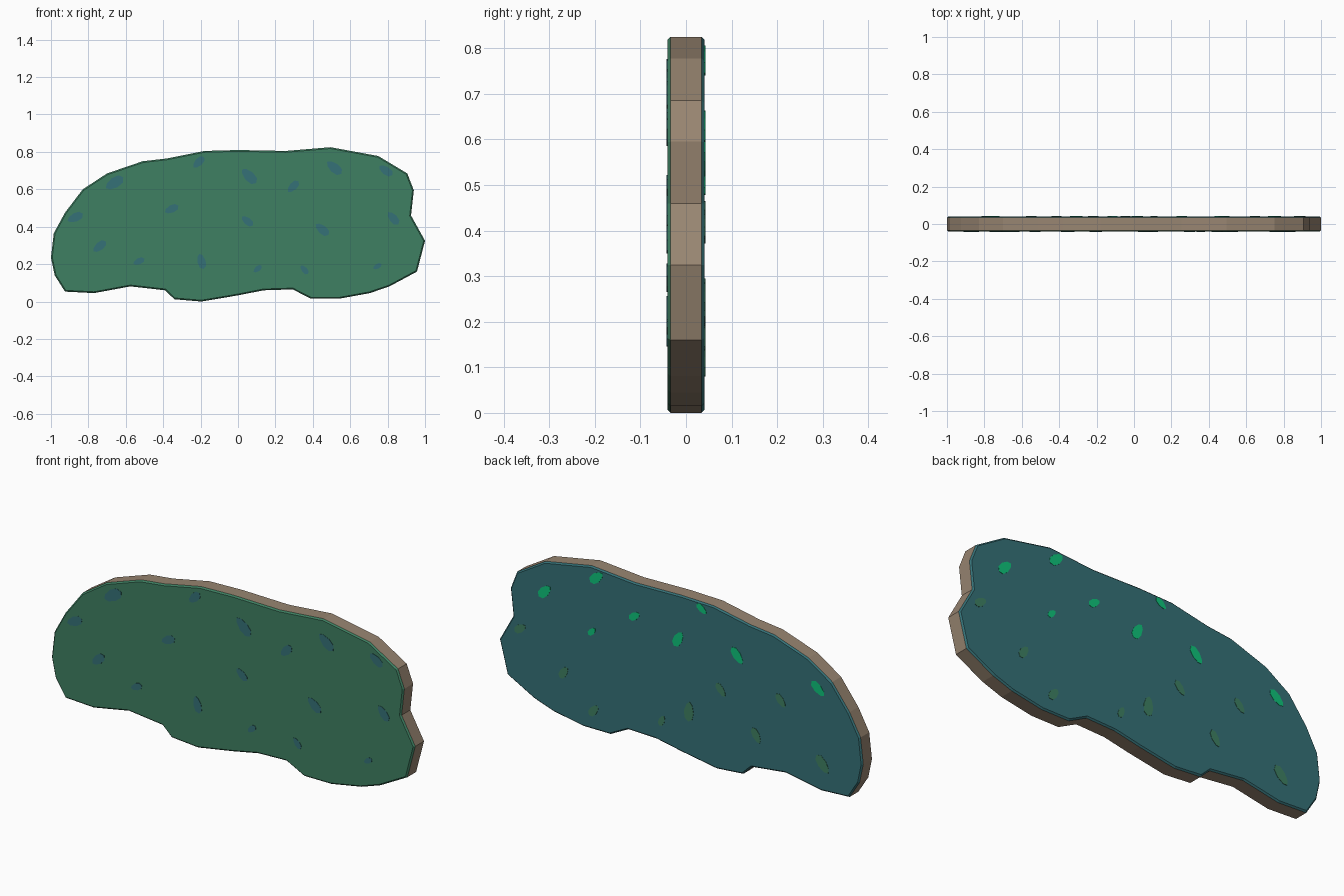
import bpy, bmesh, math

if "Cube" in bpy.data.objects:
    bpy.data.objects.remove(bpy.data.objects["Cube"])


def material(name, rgb):
    """Flat colour given as sRGB 0-255, stored linear."""
    lin = [((c / 255 + 0.055) / 1.055) ** 2.4 if c > 10 else c / 255 / 12.92 for c in rgb]
    m = bpy.data.materials.new(name)
    m.diffuse_color = (*lin, 1)
    m.use_nodes = True
    m.node_tree.nodes["Principled BSDF"].inputs["Base Color"].default_value = m.diffuse_color
    return m


BROWN = material("bark brown", (152, 133, 113))
GREEN = material("leaf green", (62, 128, 98))
TEAL = material("deep teal", (53, 113, 119))
EMERALD = material("bright emerald", (14, 195, 122))
HALF = 0.041  # half thickness of the slab


def add_object(name, bm, mats):
    me = bpy.data.meshes.new(name)
    bm.to_mesh(me)
    bm.free()
    for m in mats:
        me.materials.append(m)
    ob = bpy.data.objects.new(name, me)
    bpy.context.collection.objects.link(ob)
    return ob


# Slab: outline in x, z, extruded through y with a narrow chamfer
outline = [(-1, .24), (-.985, .37), (-.925, .48), (-.83, .605), (-.70, .69),
           (-.51, .755), (-.38, .77), (-.18, .81), (0, .815), (.255, .81),
           (.495, .83), (.75, .783), (.905, .69), (.94, .60), (.925, .465),
           (1, .33), (.957, .165), (.81, .086), (.705, .05), (.54, .02),
           (.39, .02), (.292, .07), (.137, .065), (0, .038), (-.195, .005),
           (-.34, .017), (-.39, .065), (-.575, .086), (-.77, .05),
           (-.925, .058), (-.98, .145)]
low = min(z for x, z in outline)
bm = bmesh.new()
front = bm.faces.new([bm.verts.new((x, -HALF, z - low)) for x, z in outline])
geo = bmesh.ops.extrude_face_region(bm, geom=[front], use_keep_orig=True)["geom"]
for v in geo:
    if isinstance(v, bmesh.types.BMVert):
        v.co.y = HALF
bmesh.ops.recalc_face_normals(bm, faces=bm.faces)
rims = [e for e in bm.edges if abs(e.verts[0].co.y - e.verts[1].co.y) < 1e-5]
bmesh.ops.bevel(bm, geom=rims, offset=0.007, segments=1, affect='EDGES')
bm.normal_update()
# Colour by direction: front green, back teal, rim brown
for f in bm.faces:
    f.material_index = 1 if f.normal.y < -0.3 else 2 if f.normal.y > 0.3 else 0
add_object("slab", bm, [BROWN, GREEN, TEAL])


def spots(name, rows, side, mat, width=0.52):
    """Thin teardrop plates lying on one face: x, z, length, tilt in degrees."""
    bm = bmesh.new()
    for x, z, length, tilt in rows:
        a, c, s = length / 2, math.cos(math.radians(tilt)), math.sin(math.radians(tilt))
        ring = []
        for i in range(8):
            t = math.tau * i / 8
            u = a * math.cos(t)
            w = a * width * math.sin(t) * (1 + 0.2 * math.cos(t))
            ring.append(bm.verts.new((x + u * c - w * s, side * (HALF - 0.001), z + u * s + w * c)))
        face = bm.faces.new(ring)
        for g in bmesh.ops.extrude_face_region(bm, geom=[face], use_keep_orig=True)["geom"]:
            if isinstance(g, bmesh.types.BMVert):
                g.co.y = side * (HALF + 0.0015)
    bmesh.ops.recalc_face_normals(bm, faces=bm.faces)
    add_object(name, bm, [mat])


# Teal spots on the front
spots("front_spots", [
    (-.66, .635, .11, 32), (-.21, .745, .08, 45), (.06, .67, .105, -45),
    (.295, .615, .08, 45), (.515, .715, .10, -40), (.79, .70, .085, -35),
    (.83, .445, .085, -50), (.45, .385, .09, -40), (.05, .43, .075, -40),
    (-.355, .495, .08, 25), (-.87, .45, .09, 25), (-.74, .295, .085, 40),
    (-.53, .215, .065, 25), (-.195, .215, .085, -75), (.105, .175, .055, 40),
    (.355, .17, .06, -50), (.745, .188, .05, 30)], -1, TEAL)

# Emerald spots on the upper half of the back
spots("back_bright_spots", [
    (.75, .63, .09, -45), (.465, .775, .09, -40), (.255, .64, .07, -35),
    (.015, .59, .09, -60), (-.115, .775, .065, 35), (-.31, .595, .09, 50),
    (-.755, .55, .09, 40), (.49, .50, .055, -45)], 1, EMERALD)

# Green spots on the lower half of the back
spots("back_dim_spots", [
    (.885, .41, .075, -35), (.645, .255, .075, -55), (.48, .11, .075, -50),
    (.105, .16, .06, -65), (-.045, .245, .10, -85), (-.22, .40, .075, 50),
    (-.415, .225, .08, 60), (-.55, .435, .075, 50), (-.78, .18, .10, 50)], 1, GREEN)
